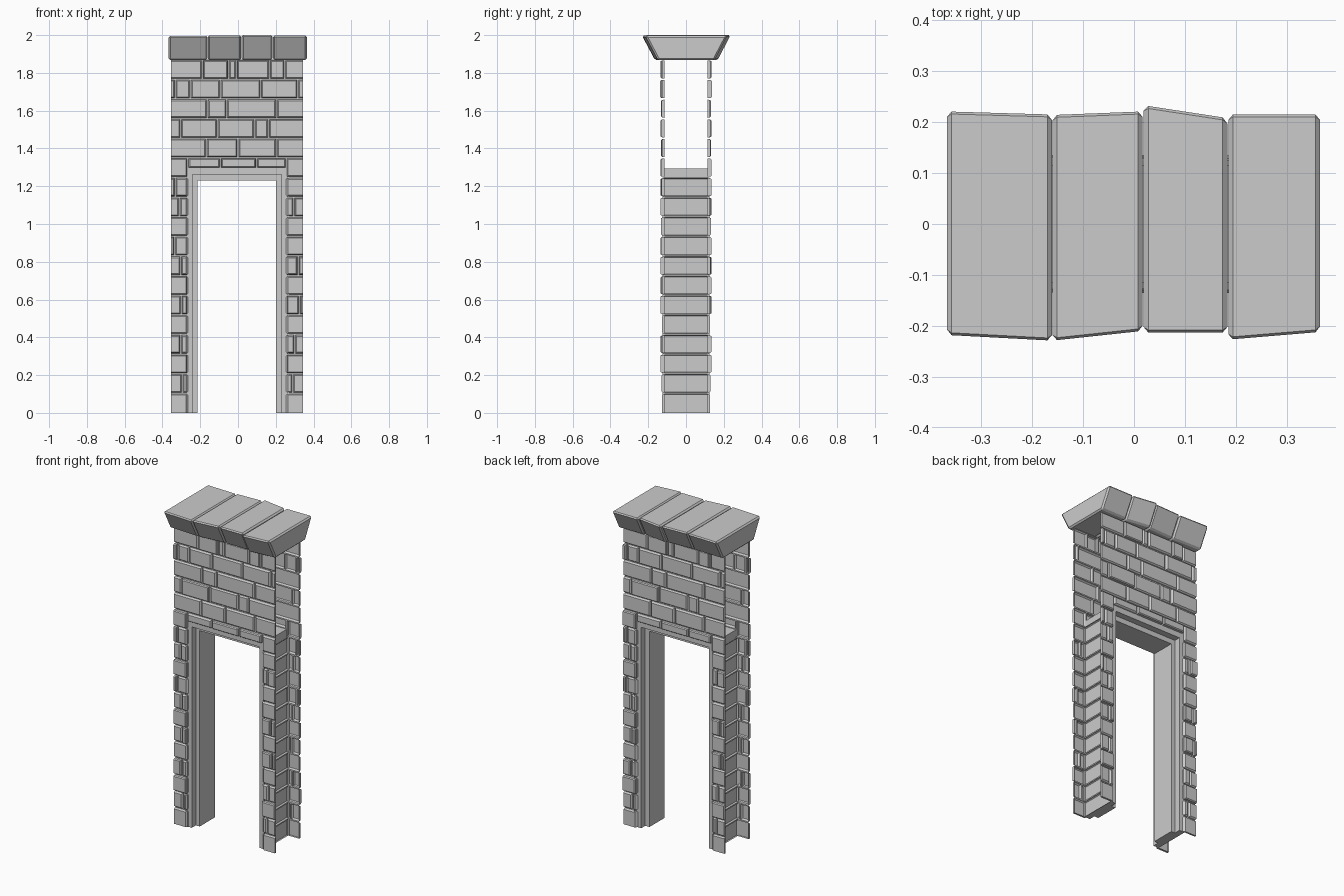
import bpy, bmesh, random

if "Cube" in bpy.data.objects:
    bpy.data.objects.remove(bpy.data.objects["Cube"])

random.seed(4)
ROW = 1.87 / 18            # brick course height
L, R = -0.355, 0.345       # wall ends
JL, JR = -0.265, 0.255     # brick edges of the doorway
TOP = 1.294                # top of door frame
BASE = 0.115               # half depth at the mortar


def finish(bm, name, bevel=0):
    me = bpy.data.meshes.new(name)
    bm.to_mesh(me)
    bm.free()
    ob = bpy.data.objects.new(name, me)
    bpy.context.collection.objects.link(ob)
    if bevel:
        m = ob.modifiers.new("bevel", 'BEVEL')
        m.width, m.segments = bevel, 1
    return ob


def tile(bm, place, u0, u1, v0, v1, d0, d1, edges=(1, 1, 1, 1)):
    """Open-backed chamfered brick; edges = left, right, bottom, top chamfers."""
    a, b, c, d = edges
    rings = []
    for k, dep in ((0, d0), (0.004, d0), (0.005, d1 - 0.006), (0.010, d1)):
        pts = [(u0 + k * a, v0 + k * c), (u1 - k * b, v0 + k * c),
               (u1 - k * b, v1 - k * d), (u0 + k * a, v1 - k * d)]
        rings.append([bm.verts.new(place(u, v, dep)) for u, v in pts])
    for lo, hi in zip(rings, rings[1:]):
        for i in range(4):
            j = (i + 1) % 4
            bm.faces.new((lo[i], lo[j], hi[j], hi[i]))
    bm.faces.new(rings[-1])


# Vertical joints of the courses above the door (course number: x positions)
JOINTS = {
    17: (-0.188, -0.05, -0.008, 0.167, 0.247),
    16: (-0.332, -0.252, -0.093, 0.12, 0.316),
    15: (-0.162, -0.06, 0.204),
    14: (-0.303, -0.109, 0.088, 0.162),
    13: (-0.167, 0.0, 0.204),
    12: (JL, -0.093, 0.098, JR),
}
# Joints in the narrow piers beside the door
LEFT = {11: -0.332, 10: -0.31, 7: -0.303, 5: -0.3, 3: -0.303, 1: -0.295, 8: -0.335}
RIGHT = {10: 0.296, 7: 0.318, 3: 0.3, 1: 0.29, 5: 0.325}


def course(bm, place, xs, row):
    for a, b in zip(xs, xs[1:]):
        z0 = row * ROW
        if row == 12 and JL <= a < JR:
            z0 = TOP
        ends = (a != L, b != R, row > 0, 1)
        tile(bm, place, a, b, z0, (row + 1) * ROW, BASE,
             random.uniform(0.125, 0.137), ends)


def face(u, v, d):
    return (u, -d, v)


def jamb(u, v, d):
    return (d, u, v)


# Brick skin of the front and its half of the doorway
bm = bmesh.new()
for row in range(18):
    if row >= 12:
        course(bm, face, (L, *JOINTS[row], R), row)
    else:
        lj = (LEFT[row],) if row in LEFT else ()
        rj = (RIGHT[row],) if row in RIGHT else ()
        course(bm, face, (L, *lj, JL), row)
        course(bm, face, (JR, *rj, R), row)
        # Bricks returning through the doorway
        tile(bm, jamb, -0.125, 0.125, row * ROW, (row + 1) * ROW,
             JL - 0.014, JL, (1, 1, row > 0, 1))
front = finish(bm, "front_brickwork")

# Back brickwork is the same skin turned half a revolution
back = front.copy()
back.name = "back_brickwork"
back.rotation_euler = (0, 0, 3.14159265)
back.location.x = L + R
bpy.context.collection.objects.link(back)


# Stepped door frame: two nested arches with square corners
def arch(name, xo0, xo1, zo, xi0, xi1, zi, depth):
    bm = bmesh.new()
    pts = [(xo0, 0), (xi0, 0), (xi0, zi), (xi1, zi),
           (xi1, 0), (xo1, 0), (xo1, zo), (xo0, zo)]
    vs = [bm.verts.new((x, -depth, z)) for x, z in pts]
    quads = [(0, 1, 2, 7), (7, 2, 3, 6), (3, 4, 5, 6)]
    fs = [bm.faces.new([vs[i] for i in q]) for q in quads]
    new = bmesh.ops.extrude_face_region(bm, geom=fs, use_keep_orig=True)["geom"]
    for v in new:
        if isinstance(v, bmesh.types.BMVert):
            v.co.y = depth
    bmesh.ops.recalc_face_normals(bm, faces=bm.faces)
    return finish(bm, name)


arch("door_frame_outer", -0.268, 0.258, TOP, -0.241, 0.231, 1.263, 0.115)
arch("door_frame_inner", -0.243, 0.233, 1.265, -0.214, 0.202, 1.231, 0.075)

# Cap stones: x range, front y at each end, back y at each end, top z
CAPS = [
    (-0.367, -0.161, -0.222, -0.233, 0.225, 0.219, 1.996),
    (-0.160, 0.017, -0.233, -0.214, 0.218, 0.225, 1.998),
    (0.019, 0.183, -0.217, -0.217, 0.237, 0.212, 2.0),
    (0.185, 0.365, -0.231, -0.216, 0.219, 0.219, 1.997),
]
for n, (x0, x1, f0, f1, b0, b1, zt) in enumerate(CAPS, 1):
    bm = bmesh.new()
    lo, hi = [], []
    for x, y in ((x0, f0), (x1, f1), (x1, b1), (x0, b0)):
        hi.append(bm.verts.new((x, y, zt)))
        lo.append(bm.verts.new((x, y - 0.068 * (1 if y > 0 else -1), 1.868)))
    bm.faces.new(hi)
    bm.faces.new(lo[::-1])
    for i in range(4):
        j = (i + 1) % 4
        bm.faces.new((lo[i], lo[j], hi[j], hi[i]))
    finish(bm, f"cap_stone_{n}", 0.009)
